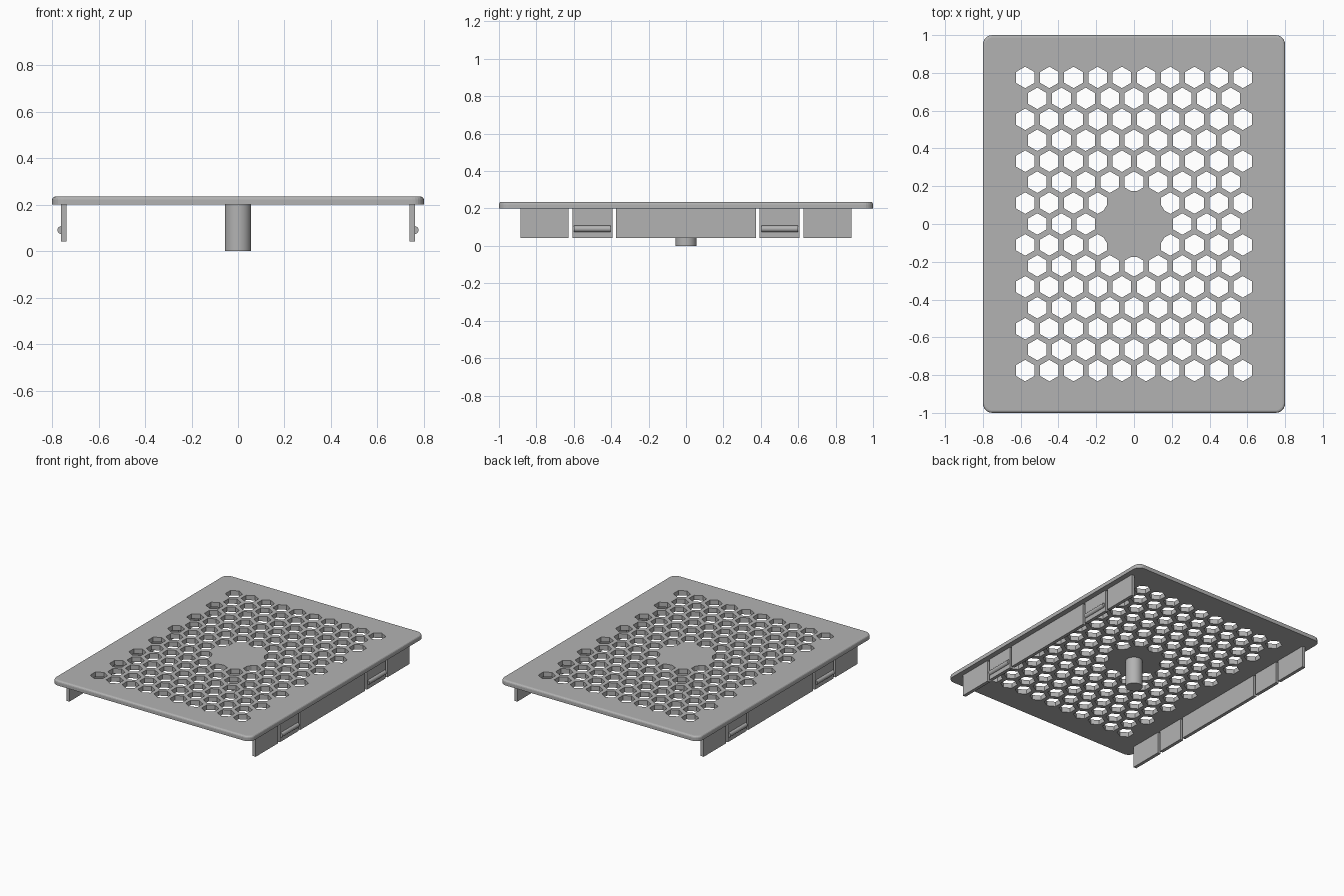
import bpy
import bmesh
import math
from mathutils import Matrix, Vector

cube = bpy.data.objects.get("Cube")
if cube:
    bpy.data.objects.remove(cube, do_unlink=True)

grey = bpy.data.materials.new("plastic grey")
grey.use_nodes = True
colour = (0.45, 0.45, 0.45, 1)
grey.diffuse_color = colour
grey.node_tree.nodes["Principled BSDF"].inputs["Base Color"].default_value = colour

PLATE_BOTTOM, PLATE_TOP = 0.2, 0.235
HUB_RADIUS = 0.175


def make_object(name, bm):
    bmesh.ops.recalc_face_normals(bm, faces=bm.faces)
    mesh = bpy.data.meshes.new(name)
    bm.to_mesh(mesh)
    bm.free()
    mesh.materials.append(grey)
    obj = bpy.data.objects.new(name, mesh)
    bpy.context.collection.objects.link(obj)
    return obj


def add_box(bm, low, high):
    low, high = Vector(low), Vector(high)
    matrix = Matrix.Translation((low + high) / 2) @ Matrix.Diagonal((*(high - low), 1))
    bmesh.ops.create_cube(bm, size=1, matrix=matrix)


def add_prism(bm, sides, radius, depth, matrix):
    bmesh.ops.create_cone(bm, cap_ends=True, segments=sides, radius1=radius,
                          radius2=radius, depth=depth, matrix=matrix)


def select(obj):
    bpy.ops.object.select_all(action="DESELECT")
    obj.select_set(True)
    bpy.context.view_layer.objects.active = obj


def cut(target, cutter):
    mod = target.modifiers.new("cut", "BOOLEAN")
    mod.operation = "DIFFERENCE"
    mod.solver = "EXACT"
    mod.object = cutter
    select(target)
    bpy.ops.object.modifier_apply(modifier=mod.name)
    bpy.data.objects.remove(cutter, do_unlink=True)


# Cover plate with rounded corners and a softened top rim
bm = bmesh.new()
add_box(bm, (-0.8, -1, PLATE_BOTTOM), (0.8, 1, PLATE_TOP))
uprights = [e for e in bm.edges if abs(e.verts[0].co.z - e.verts[1].co.z) > 0.01]
bmesh.ops.bevel(bm, geom=uprights, offset=0.05, segments=6, profile=0.5, affect="EDGES")
rim = [e for e in bm.edges if all(v.co.z > PLATE_TOP - 0.001 for v in e.verts)]
bmesh.ops.bevel(bm, geom=rim, offset=0.013, segments=3, profile=0.5, affect="EDGES")
plate = make_object("cover_plate", bm)

# Staggered hexagonal vents, leaving a solid hub in the middle
bm = bmesh.new()
pitch = 0.128
row_step = pitch * math.sqrt(3) / 2
for row in range(-7, 8):
    count = 9 if row % 2 == 0 else 10
    count = 19 - count if row % 2 == 0 else count
    columns = 10 if row % 2 else 9
    for column in range(columns):
        x = (column - (columns - 1) / 2) * pitch
        y = row * row_step
        if math.hypot(x, y) > 0.2:
            place = Matrix.Translation((x, y, 0.22))
            add_prism(bm, 6, 0.057, 0.2, place)
vents = make_object("vent_cutter", bm)
bm = bmesh.new()
add_prism(bm, 48, HUB_RADIUS, 0.4, Matrix.Translation((0, 0, 0.22)))
cut(vents, make_object("hub_cutter", bm))
cut(plate, vents)

# Central post
bm = bmesh.new()
add_prism(bm, 32, 0.057, PLATE_BOTTOM, Matrix.Translation((0, 0, PLATE_BOTTOM / 2)))
post = make_object("centre_post", bm)
select(post)
bpy.ops.object.shade_smooth_by_angle()

# Side walls split into fixed panels and snap tabs
panels = {"middle": (-0.373, 0.373), "front_end": (-0.885, -0.628),
          "back_end": (0.628, 0.885), "front_tab": (-0.608, -0.393),
          "back_tab": (0.393, 0.608)}
for side, label in ((1, "left"), (-1, "right")):
    for part, (start, end) in panels.items():
        bm = bmesh.new()
        xs = sorted((side * 0.738, side * 0.762))
        add_box(bm, (xs[0], start, 0.042), (xs[1], end, PLATE_BOTTOM))
        make_object(f"{label}_{part}_wall", bm)
        if part.endswith("tab"):
            # Rounded catch along the outside of the tab
            bm = bmesh.new()
            place = Matrix.Translation((side * 0.76, (start + end) / 2, 0.091))
            add_prism(bm, 24, 0.017, 0.195, place @ Matrix.Rotation(math.pi / 2, 4, "X"))
            catch = make_object(f"{label}_{part}_catch", bm)
            select(catch)
            bpy.ops.object.shade_smooth_by_angle()
